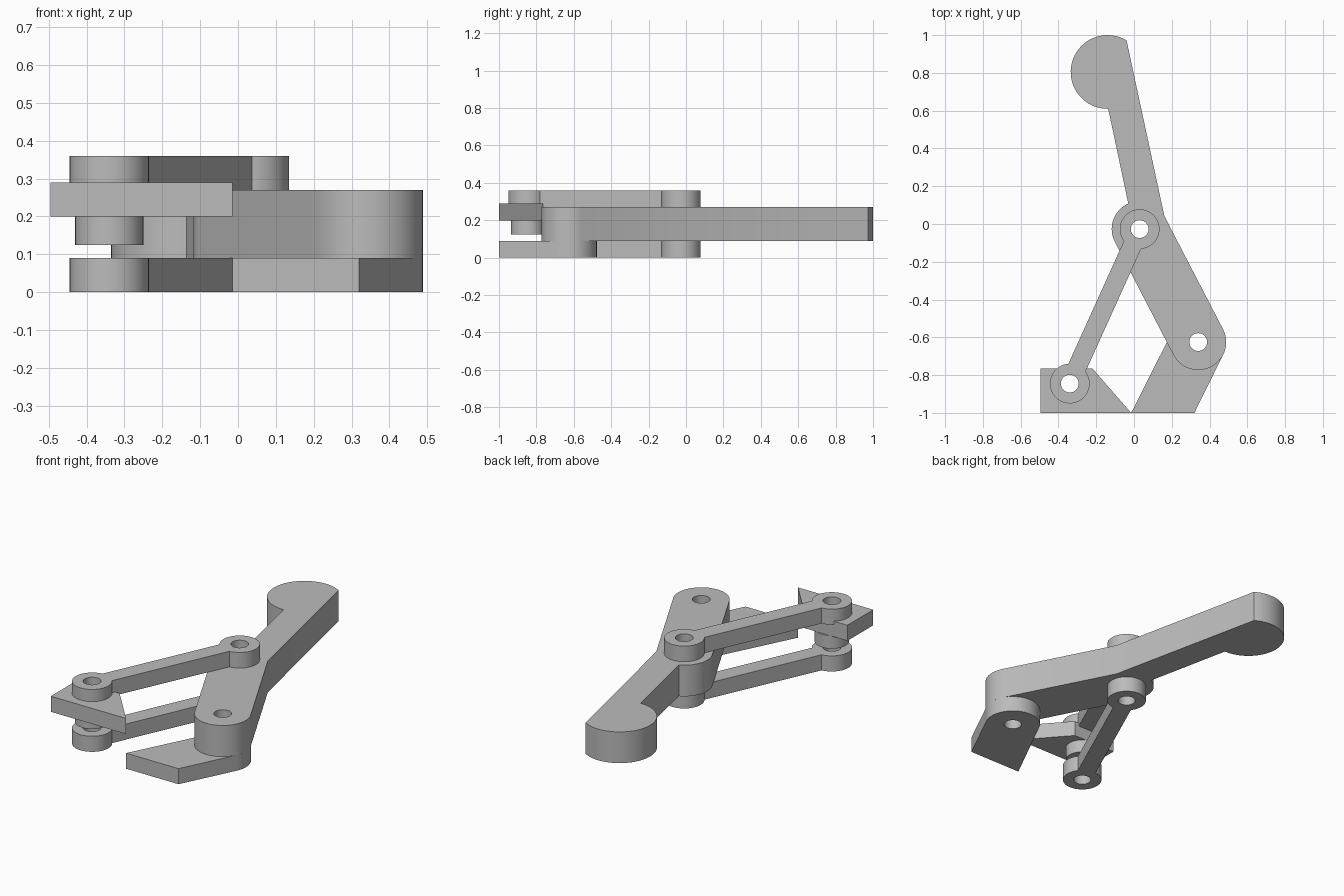
import bpy, bmesh
from math import radians, cos, sin, atan2, degrees, asin
from mathutils import Vector

cube = bpy.data.objects.get("Cube")
if cube:
    bpy.data.objects.remove(cube, do_unlink=True)

steel = bpy.data.materials.new("plain_grey")
steel.use_nodes = True
GREY = (0.5, 0.5, 0.5, 1)
steel.diffuse_color = GREY
steel.node_tree.nodes["Principled BSDF"].inputs["Base Color"].default_value = GREY

# Pin centres shared by the parts
HEEL = Vector((0.34, -0.625))
ELBOW = Vector((0.03, -0.027))
TOE = Vector((-0.34, -0.845))
KNOB = Vector((-0.14, 0.805))
BORE, RING, ARM = 0.047, 0.105, 0.148


def arc(centre, radius, start, end, steps=32):
    """Points of an arc, angles in degrees, anticlockwise."""
    angles = [radians(start + (end - start) * i / steps) for i in range(steps + 1)]
    return [centre + radius * Vector((cos(a), sin(a))) for a in angles]


def plate(name, outline, pins, bottom, top):
    """Extrude a flat outline, with a round bore at each pin."""
    curve = bpy.data.curves.new(name, "CURVE")
    curve.dimensions = "2D"
    curve.fill_mode = "BOTH"
    curve.extrude = (top - bottom) / 2
    for points in [outline] + [arc(p, BORE, 0, 360, 40)[:-1] for p in pins]:
        spline = curve.splines.new("POLY")
        spline.points.add(len(points) - 1)
        for point, co in zip(spline.points, points):
            point.co = (co[0], co[1], 0, 1)
        spline.use_cyclic_u = True
    helper = bpy.data.objects.new(name + "_curve", curve)
    bpy.context.collection.objects.link(helper)
    graph = bpy.context.evaluated_depsgraph_get()
    mesh = bpy.data.meshes.new_from_object(helper.evaluated_get(graph))
    bpy.data.objects.remove(helper, do_unlink=True)
    bpy.data.curves.remove(curve)

    bm = bmesh.new()
    bm.from_mesh(mesh)
    bmesh.ops.remove_doubles(bm, verts=bm.verts, dist=0.0001)
    bmesh.ops.recalc_face_normals(bm, faces=bm.faces)
    bmesh.ops.translate(bm, verts=bm.verts, vec=(0, 0, (top + bottom) / 2))
    bm.to_mesh(mesh)
    bm.free()
    mesh.name = name
    mesh.materials.clear()
    mesh.materials.append(steel)
    obj = bpy.data.objects.new(name, mesh)
    bpy.context.collection.objects.link(obj)
    bpy.ops.object.select_all(action="DESELECT")
    obj.select_set(True)
    bpy.context.view_layer.objects.active = obj
    bpy.ops.object.shade_smooth_by_angle(angle=radians(25))
    return obj


# Bent lever: clipped round knob, elbow boss and rounded heel
lever = (arc(KNOB, 0.195, 59, 271, 48)
         + arc(ELBOW, ARM, 114, 208, 24)
         + arc(HEEL, ARM, 208, 388, 40)
         + arc(ELBOW, ARM, 28, 28, 1)[:1])
plate("lever", lever, [HEEL, ELBOW], 0.09, 0.27)

# Fixed jaw: slanted arm rounded around the heel pin, cut flat at the front
fixed = [Vector((-0.015, -1)), Vector((0.32, -1))] + arc(HEEL, ARM, -27, 153, 40)
plate("fixed_jaw", fixed, [HEEL], 0, 0.09)

# Pair of links: a narrow bar with a ring at each end
along = ELBOW - TOE
tilt = degrees(atan2(along.y, along.x))
neck = degrees(asin(0.05 / RING))
link = (arc(TOE, RING, tilt + neck, tilt + 360 - neck, 44)
        + arc(ELBOW, RING, tilt - 180 + neck, tilt + 180 - neck, 44))
for name, bottom in (("lower_link", 0), ("upper_link", 0.27)):
    plate(name, link, [TOE, ELBOW], bottom, bottom + 0.09)

# Moving jaw with a round collar beneath it
jaw = [(-0.495, -1), (-0.015, -1), (-0.22, -0.765), (-0.495, -0.765)]
plate("moving_jaw", jaw, [TOE], 0.2, 0.29)
plate("jaw_collar", arc(TOE, 0.09, 0, 360, 48)[:-1], [TOE], 0.125, 0.2)
